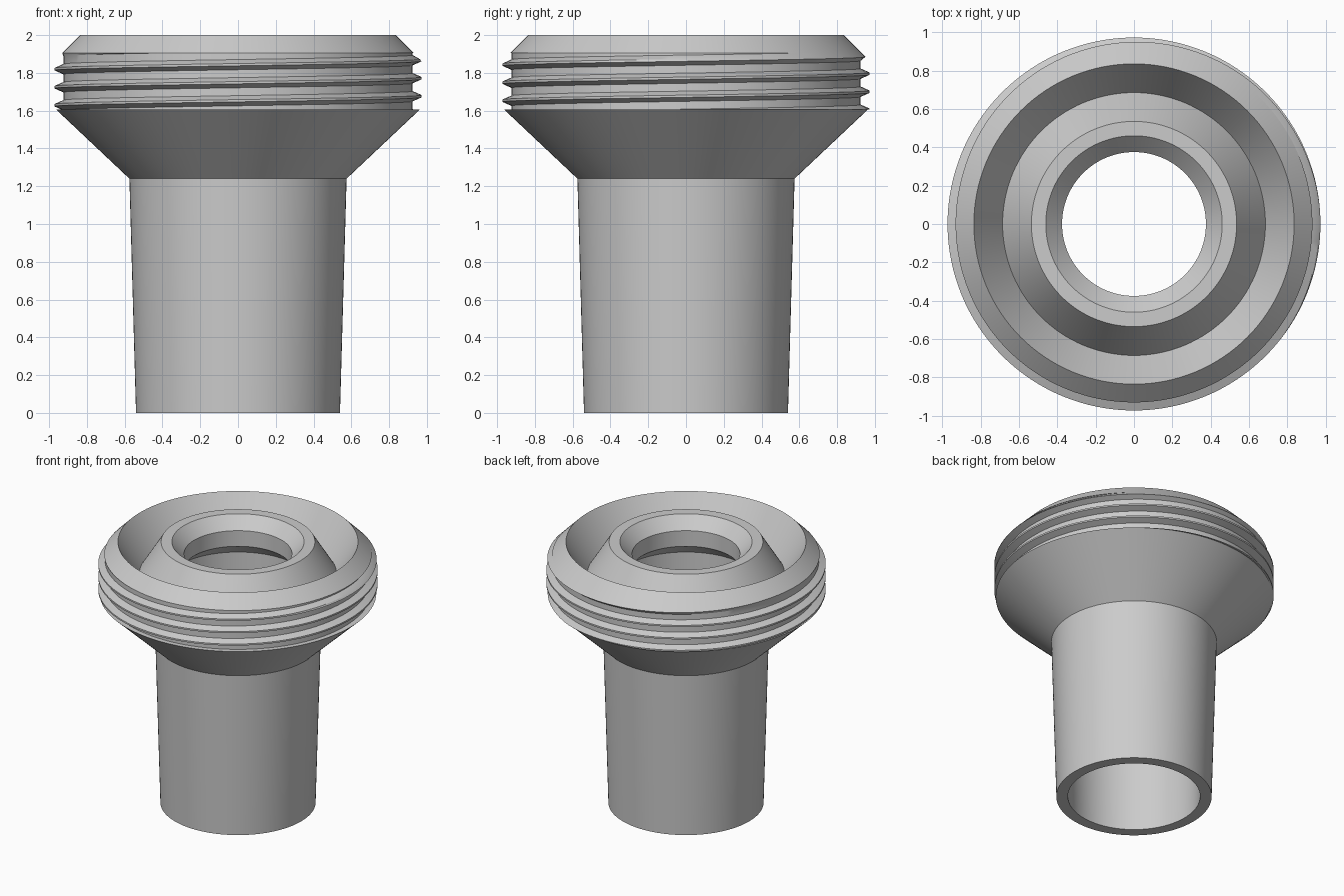
import bpy, bmesh, math

SIDES = 128
PITCH, CREST_Z = 0.0955, 1.772        # crest height on the +x side
ROOT, CREST = 0.925, 0.972
THREAD_LOW, THREAD_TOP = 1.605, 1.905

cube = bpy.data.objects.get("Cube")
if cube:
    bpy.data.objects.remove(cube, do_unlink=True)

# Grey plastic for the whole fitting
grey = bpy.data.materials.new("light_grey")
grey.use_nodes = True
colour = (0.6, 0.6, 0.6, 1)
grey.diffuse_color = colour
grey.node_tree.nodes["Principled BSDF"].inputs["Base Color"].default_value = colour

# Lathe profile as (radius, height): hollow neck, flared skirt
LOWER = [(0.46, 0), (0.54, 0), (0.575, 1.24), (0.962, THREAD_LOW)]
# Chamfered rim, V groove, centre ring, countersunk throat, inner bore
UPPER = [(0.93, THREAD_TOP), (0.835, 2), (0.685, 1.76), (0.535, 2), (0.46, 2),
         (0.375, 1.91), (0.375, 1.79), (0.495, 1.69)]
# Half widths of the thread's crest and foot
CREST_HALF, FOOT_HALF = 0.006, 0.027


def thread_radius(z, turn):
    """Radius of the screw thread, trimmed by the top chamfer."""
    d = (z - CREST_Z - PITCH * turn) / PITCH
    d = abs(d - round(d)) * PITCH
    t = min(max((FOOT_HALF - d) / (FOOT_HALF - CREST_HALF), 0), 1)
    return min(ROOT + (CREST - ROOT) * t, 2.835 - z)


def column(turn):
    """Full cross-section at one angle, with the thread climbing by turn."""
    points = list(LOWER)
    for k in range(-4, 4):
        for dz in (-FOOT_HALF, -CREST_HALF, CREST_HALF, FOOT_HALF):
            z = CREST_Z + PITCH * (k + turn) + dz
            z = min(max(z, THREAD_LOW), THREAD_TOP)
            points.append((thread_radius(z, turn), z))
    return points + UPPER


# Sweep the cross-section round the axis and weld the seam
bm = bmesh.new()
columns = []
for i in range(SIDES + 1):
    a = 2 * math.pi * i / SIDES
    columns.append([bm.verts.new((r * math.cos(a), r * math.sin(a), z))
                    for r, z in column(i / SIDES)])
for here, there in zip(columns, columns[1:]):
    for j in range(len(here)):
        n = (j + 1) % len(here)
        bm.faces.new((here[j], there[j], there[n], here[n]))
bmesh.ops.remove_doubles(bm, verts=bm.verts, dist=0.0002)
bmesh.ops.recalc_face_normals(bm, faces=bm.faces)

mesh = bpy.data.meshes.new("threaded_fitting")
bm.to_mesh(mesh)
bm.free()
mesh.materials.append(grey)
fitting = bpy.data.objects.new("threaded_fitting", mesh)
bpy.context.collection.objects.link(fitting)

# Smooth round the axis, sharp at the turned edges
bpy.ops.object.select_all(action='DESELECT')
fitting.select_set(True)
bpy.context.view_layer.objects.active = fitting
bpy.ops.object.shade_smooth_by_angle(angle=math.radians(25))
